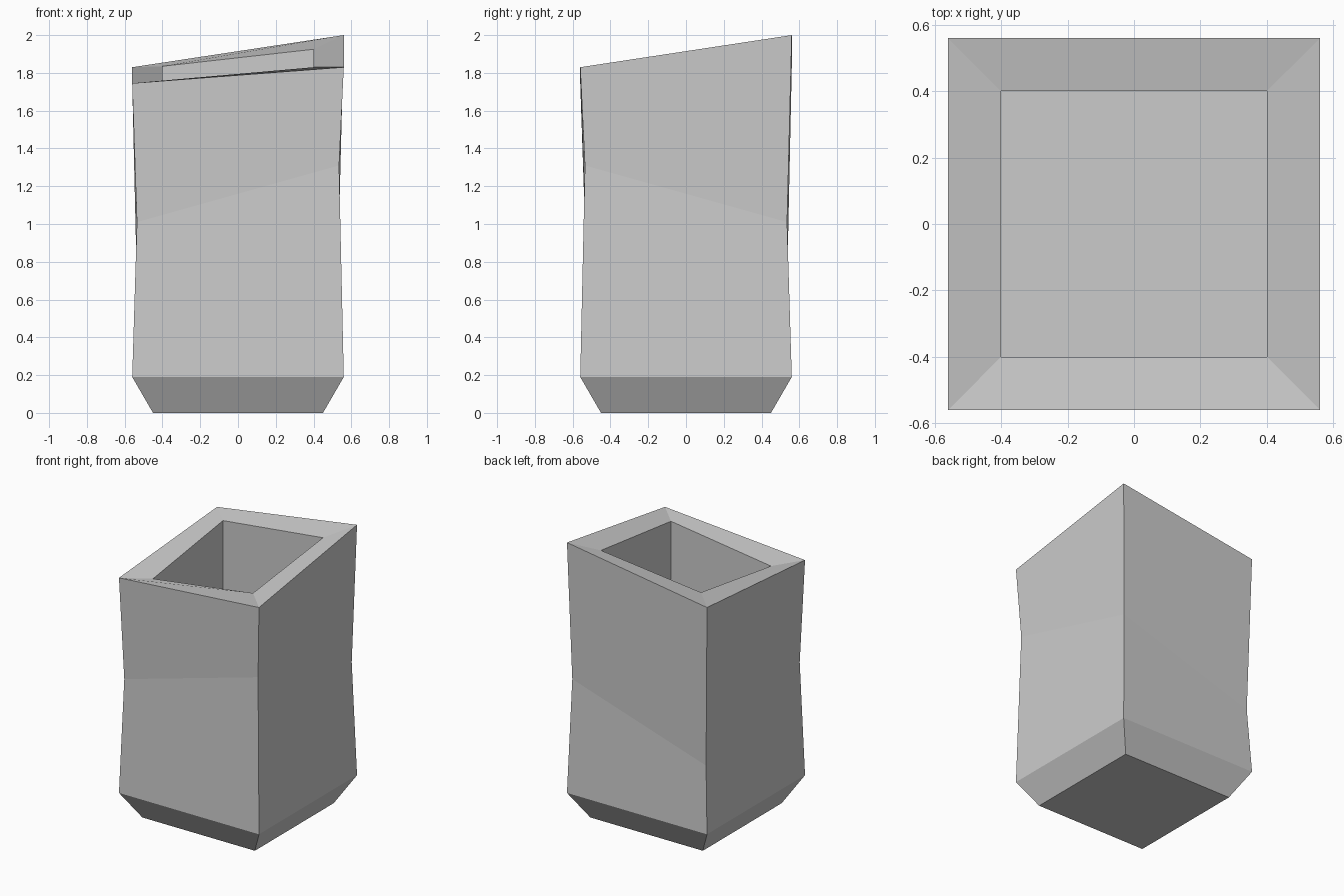
import bpy
import bmesh

cube = bpy.data.objects.get("Cube")
if cube:
    bpy.data.objects.remove(cube, do_unlink=True)

# Single stone-grey material
stone = bpy.data.materials.new("stone_grey")
stone.use_nodes = True
colour = (0.6, 0.6, 0.6, 1.0)
stone.diffuse_color = colour
stone.node_tree.nodes["Principled BSDF"].inputs["Base Color"].default_value = colour

# Corner order: front -x, front +x, back +x, back -x
CORNERS = ((-1, -1), (1, -1), (1, 1), (-1, 1))

# Square sections from foot to cavity floor: half width and corner heights
sections = [
    (0.45, (0.0,) * 4),                  # foot
    (0.56, (0.19,) * 4),                 # top of the foot bevel
    (0.535, (1.01, 1.31, 1.01, 0.67)),   # tilted waist
    (0.56, (1.745, 1.83, 2.0, 1.83)),    # sloping outer rim
    (0.40, (1.72, 1.83, 1.925, 1.835)),  # inner rim
    (0.40, (0.25,) * 4),                 # cavity floor
]

bm = bmesh.new()
rings = [
    [bm.verts.new((half * x, half * y, z)) for (x, y), z in zip(CORNERS, heights)]
    for half, heights in sections
]
# Walls between neighbouring sections
for low, high in zip(rings, rings[1:]):
    for i in range(4):
        j = (i + 1) % 4
        bm.faces.new((low[i], low[j], high[j], high[i]))
# Underside and cavity floor
bm.faces.new(rings[0][::-1])
bm.faces.new(rings[-1])
bmesh.ops.recalc_face_normals(bm, faces=bm.faces)

mesh = bpy.data.meshes.new("square_vase")
bm.to_mesh(mesh)
bm.free()
mesh.materials.append(stone)
vase = bpy.data.objects.new("square_vase", mesh)
bpy.context.collection.objects.link(vase)
